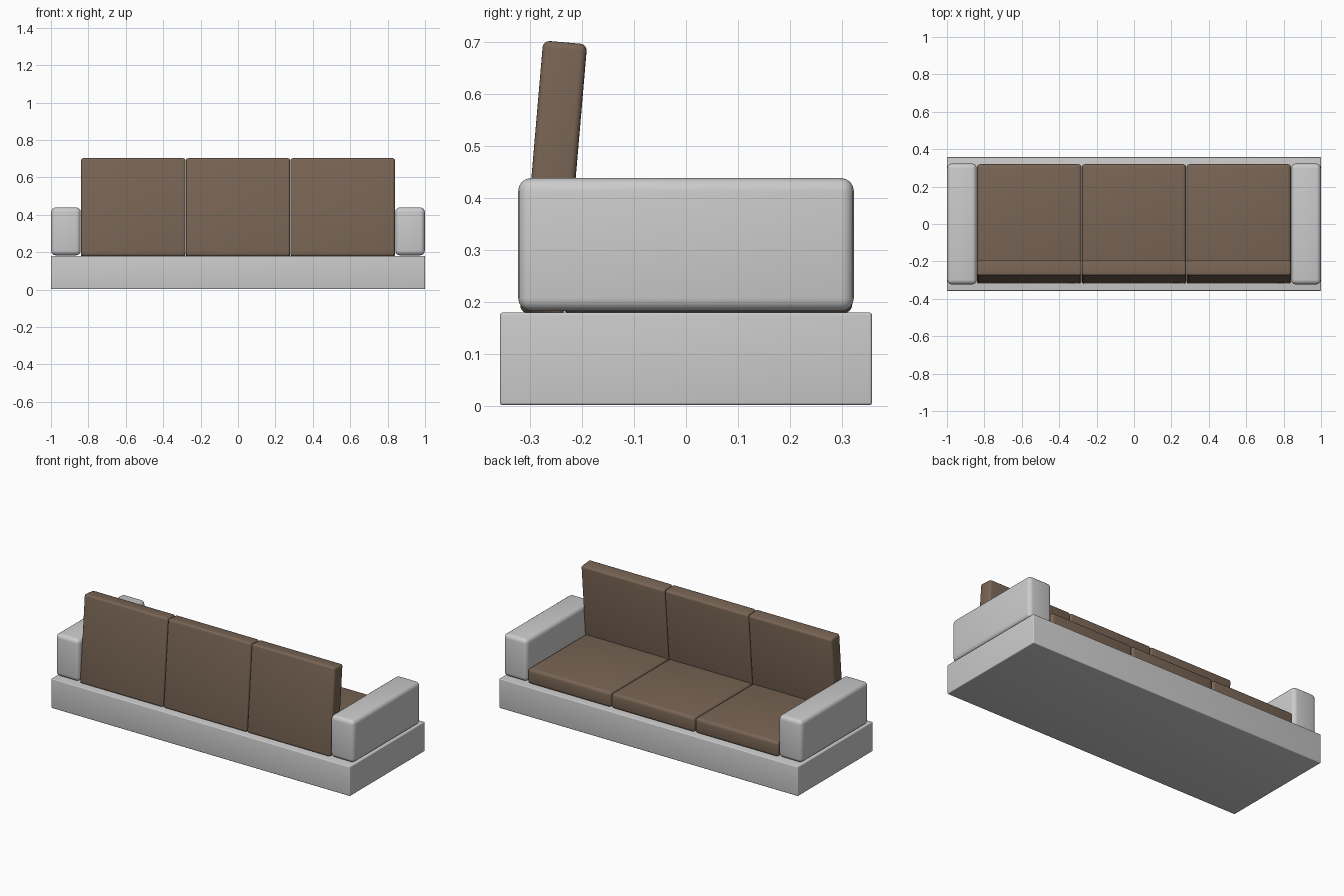
import bpy
import math

if "Cube" in bpy.data.objects:
    bpy.data.objects.remove(bpy.data.objects["Cube"])

fabric = bpy.data.materials.new("brown_fabric")
fabric.diffuse_color = (0.19, 0.13, 0.09, 1)
fabric.use_nodes = True
fabric.node_tree.nodes["Principled BSDF"].inputs["Base Color"].default_value = fabric.diffuse_color


def block(name, size, centre, bevel, tilt=0.0, mat=None):
    """Box with rounded edges, optionally tilted about x."""
    bpy.ops.mesh.primitive_cube_add(size=1, location=centre)
    ob = bpy.context.object
    ob.name = name
    ob.scale = size
    bpy.ops.object.transform_apply(location=False, rotation=False, scale=True)
    ob.rotation_euler.x = tilt
    mod = ob.modifiers.new("round_edges", 'BEVEL')
    mod.width = bevel
    mod.segments = 4
    bpy.ops.object.modifier_apply(modifier=mod.name)
    bpy.ops.object.shade_smooth_by_angle(angle=math.radians(35))
    if mat:
        ob.data.materials.append(mat)
    return ob


# Base plinth
block("base", (2.0, 0.716, 0.178), (0, 0, 0.091), 0.005)

# Armrests
for side, label in ((-1, "left"), (1, "right")):
    block(label + "_arm", (0.158, 0.646, 0.256), (side * 0.92, 0, 0.311), 0.025)

# Three seat cushions with leaning back cushions
for i in (-1, 0, 1):
    x = i * 0.56
    block(f"seat_cushion_{i + 2}", (0.558, 0.56, 0.092), (x, 0.04, 0.224), 0.018, mat=fabric)
    block(f"back_cushion_{i + 2}", (0.558, 0.085, 0.525), (x, -0.255, 0.4385), 0.013,
          tilt=-math.radians(4.9), mat=fabric)
